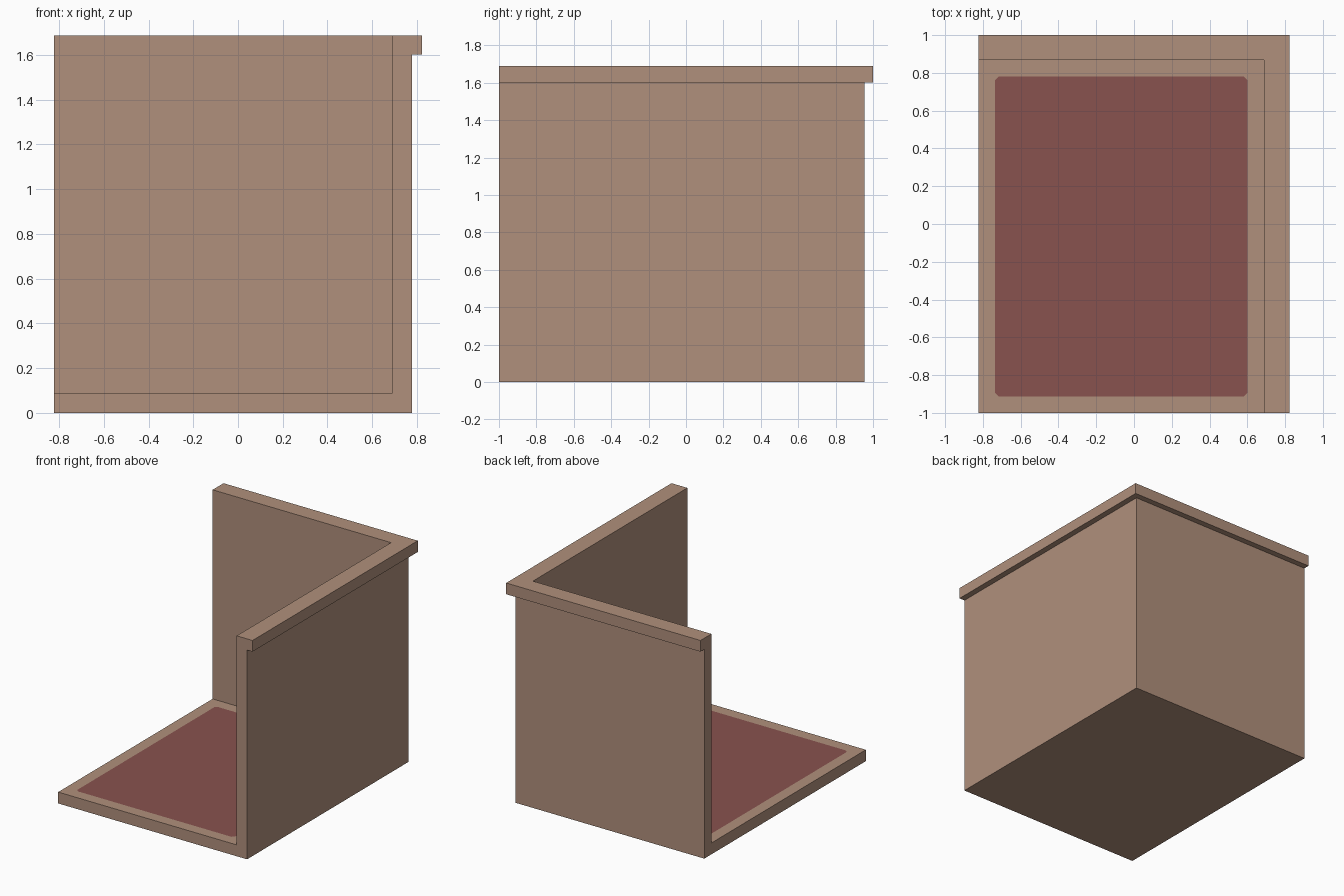
import bpy, bmesh, math

if "Cube" in bpy.data.objects:
    bpy.data.objects.remove(bpy.data.objects["Cube"])

# Grid lines that bound the floor, walls and overhanging rim
XS = [-0.823, 0.689, 0.777, 0.823]
YS = [-1.0, 0.868, 0.954, 1.0]
ZS = [0.0, 0.087, 1.602, 1.688]
RUG_INSET = 0.088
RUG_CORNER = 0.018


def material(name, rgb):
    def lin(c):
        c /= 255
        return c / 12.92 if c <= 0.04045 else ((c + 0.055) / 1.055) ** 2.4
    m = bpy.data.materials.new(name)
    m.diffuse_color = (*[lin(c) for c in rgb], 1)
    m.use_nodes = True
    m.node_tree.nodes["Principled BSDF"].inputs["Base Color"].default_value = m.diffuse_color
    return m


def solid(i, j, k):
    if min(i, j, k) < 0 or max(i, j, k) > 2:
        return False
    if k == 2:                              # rim, wider than the walls
        return i >= 1 or j >= 1
    if i > 1 or j > 1:
        return False
    return k == 0 or i == 1 or j == 1       # floor, then the two walls


# Room shell: keep only the cell faces between solid and empty
bm = bmesh.new()
grid = (XS, YS, ZS)
for i in range(3):
    for j in range(3):
        for k in range(3):
            if not solid(i, j, k):
                continue
            cell = (i, j, k)
            for axis in range(3):
                for side in (0, 1):
                    near = list(cell)
                    near[axis] += 1 if side else -1
                    if solid(*near):
                        continue
                    a, b = (axis + 1) % 3, (axis + 2) % 3
                    quad = []
                    for da, db in ((0, 0), (1, 0), (1, 1), (0, 1)):
                        idx = list(cell)
                        idx[axis] += side
                        idx[a] += da
                        idx[b] += db
                        quad.append(bm.verts.new([grid[n][idx[n]] for n in range(3)]))
                    bm.faces.new(quad if side else quad[::-1])
bmesh.ops.remove_doubles(bm, verts=bm.verts, dist=1e-4)
bmesh.ops.dissolve_limit(bm, angle_limit=math.radians(1), verts=bm.verts, edges=bm.edges)

# Rug: inset the floor face and clip its corners
floor = next(f for f in bm.faces
             if f.normal.z > 0.9 and abs(f.calc_center_median().z - ZS[1]) < 1e-3)
bmesh.ops.inset_region(bm, faces=[floor], thickness=RUG_INSET, use_even_offset=True)
bmesh.ops.bevel(bm, geom=list(floor.verts), offset=RUG_CORNER, segments=1, affect='VERTICES')
x0, x1 = XS[0] + RUG_INSET, XS[1] - RUG_INSET
y0, y1 = YS[0] + RUG_INSET, YS[1] - RUG_INSET
for f in bm.faces:
    if all(abs(v.co.z - ZS[1]) < 1e-3 and x0 - 1e-3 < v.co.x < x1 + 1e-3
           and y0 - 1e-3 < v.co.y < y1 + 1e-3 for v in f.verts) and f.calc_area() > 0.1:
        f.material_index = 1

mesh = bpy.data.meshes.new("room_corner")
bm.to_mesh(mesh)
bm.free()
mesh.materials.append(material("tan plaster", (176, 144, 124)))
mesh.materials.append(material("dull red rug", (136, 82, 78)))
bpy.context.collection.objects.link(bpy.data.objects.new("room_corner", mesh))
